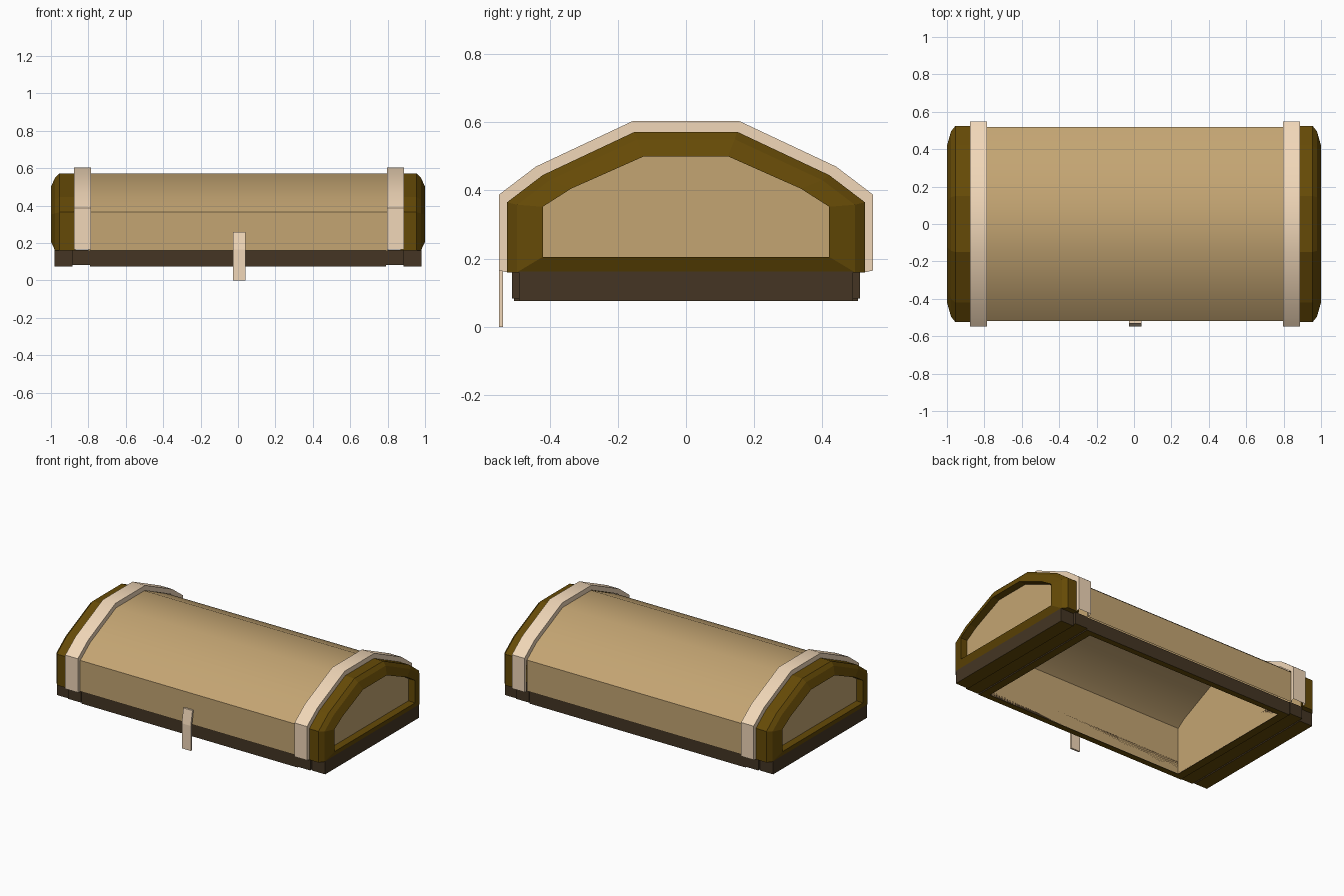
import bpy, bmesh, math

if "Cube" in bpy.data.objects:
    bpy.data.objects.remove(bpy.data.objects["Cube"])


def material(name, rgb):
    m = bpy.data.materials.new(name)
    m.diffuse_color = (*rgb, 1)
    m.use_nodes = True
    m.node_tree.nodes["Principled BSDF"].inputs["Base Color"].default_value = m.diffuse_color
    return m


TAN = material("tan_wood", (0.55, 0.375, 0.17))
BROWN = material("brown_leather", (0.13, 0.068, 0.002))
DARK = material("dark_wood", (0.058, 0.036, 0.017))
PALE = material("pale_trim", (0.88, 0.68, 0.48))


def arch(bottom, wall, shoulder, top):
    """Faceted arch: half profile mirrored in y, listed from -y foot to +y foot."""
    half = [(wall[0], bottom), wall, shoulder, top]
    return [(-y, z) for y, z in half] + half[::-1]


def loft(name, sections, mats, loop=True, start=True, end=True,
         flip=False, smooth=False):
    """Skin matching (x, profile) sections. mats = (skin, end face, underside)."""
    bm = bmesh.new()
    rings = [[bm.verts.new((x, y, z)) for y, z in prof] for x, prof in sections]
    n = len(rings[0])
    for a, b in zip(rings, rings[1:]):
        for i in range(n if loop else n - 1):
            j = (i + 1) % n
            bm.faces.new((a[i], a[j], b[j], b[i]))
    if start:
        bm.faces.new(rings[0])
    if end:
        bm.faces.new(rings[-1]).material_index = min(1, len(mats) - 1)
    # orient outward from the sections' travel direction
    bmesh.ops.recalc_face_normals(bm, faces=bm.faces)
    bm.normal_update()
    top = max(bm.faces, key=lambda f: f.calc_center_median().z)
    if (top.normal.z < 0) != flip:
        bmesh.ops.reverse_faces(bm, faces=bm.faces)
    me = bpy.data.meshes.new(name)
    bm.to_mesh(me)
    bm.free()
    ob = bpy.data.objects.new(name, me)
    bpy.context.collection.objects.link(ob)
    for m in mats:
        me.materials.append(m)
    if smooth:
        bpy.ops.object.select_all(action='DESELECT')
        ob.select_set(True)
        bpy.context.view_layer.objects.active = ob
        bpy.ops.object.shade_smooth_by_angle(angle=math.radians(42))
    return ob


def rim(name, lo, hi, z0):
    """Dark rim block, open at its hidden top, with a brown underside."""
    y0, y1, z1 = lo[1], hi[1], 0.162
    bm = bmesh.new()
    bmesh.ops.create_cube(bm, size=1)
    for v in bm.verts:
        v.co.x = lo[0] if v.co.x < 0 else hi[0]
        v.co.y = y0 if v.co.y < 0 else y1
        v.co.z = z0 if v.co.z < 0 else z1
    bmesh.ops.recalc_face_normals(bm, faces=bm.faces)
    bm.normal_update()
    for f in list(bm.faces):
        if f.normal.z > 0.5:
            bm.faces.remove(f)
        elif f.normal.z < -0.5:
            f.material_index = 1
    me = bpy.data.meshes.new(name)
    bm.to_mesh(me)
    bm.free()
    me.materials.append(DARK)
    me.materials.append(BROWN)
    bpy.context.collection.objects.link(bpy.data.objects.new(name, me))


# Arch profiles
outer = arch(0.16, (0.525, 0.365), (0.42, 0.445), (0.15, 0.572))
body = arch(0.16, (0.518, 0.365), (0.418, 0.443), (0.149, 0.571))
lining = arch(0.078, (0.465, 0.39), (0.41, 0.43), (0.146, 0.555))
band = arch(0.165, (0.548, 0.388), (0.44, 0.47), (0.155, 0.604))
bevel = arch(0.16, (0.495, 0.358), (0.40, 0.43), (0.143, 0.55))
opening = arch(0.205, (0.42, 0.352), (0.337, 0.405), (0.123, 0.50))

# Curved lid boards and the hollow's lining (facing inward)
loft("lid_boards", [(-0.80, body), (0.80, body)], (TAN,),
     loop=False, start=False, end=False, smooth=True)
loft("inner_lining", [(-0.735, lining), (0.735, lining)], (TAN,),
     loop=False, flip=True, smooth=True)

for s, side in ((-1, "left"), (1, "right")):
    # Raised trim band, wrapped over the boards
    b0, b1 = sorted((s * 0.791 + 0.005, s * 0.883 + 0.005))
    loft(side + "_band", [(b0, outer), (b0, band), (b1, band), (b1, outer)],
         (PALE,), loop=False, start=False, end=False, smooth=True)
    # Bevelled end frame around a recessed panel
    loft(side + "_end_frame",
         [(s * 0.87, outer), (s * 0.955, outer), (s * 0.978, bevel),
          (s * 1.0, opening), (s * 0.95, opening)], (BROWN, TAN), start=False)
    # Lower rim blocks below the end frame, the band and the boards
    for part, x0, x1, y, z in (("end", 0.885, 0.98, 0.49, 0.075),
                               ("band", 0.79, 0.885, 0.51, 0.083),
                               ("inner", 0.735, 0.79, 0.505, 0.075)):
        a, b = sorted((s * x0, s * x1))
        rim(f"{side}_rim_{part}", (a, -y), (b, y), z)

# Long lower rims, front and back
rim("front_rim", (-0.735, -0.505), (0.735, -0.465), 0.075)
rim("back_rim", (-0.735, 0.465), (0.735, 0.505), 0.075)

# Hanging latch strap, leaning in to the boards at the top
strap = [(-0.548, 0), (-0.536, 0), (-0.536, 0.165), (-0.519, 0.26),
         (-0.531, 0.26), (-0.548, 0.165)]
loft("latch_strap", [(-0.027, strap), (0.039, strap)], (PALE,))
